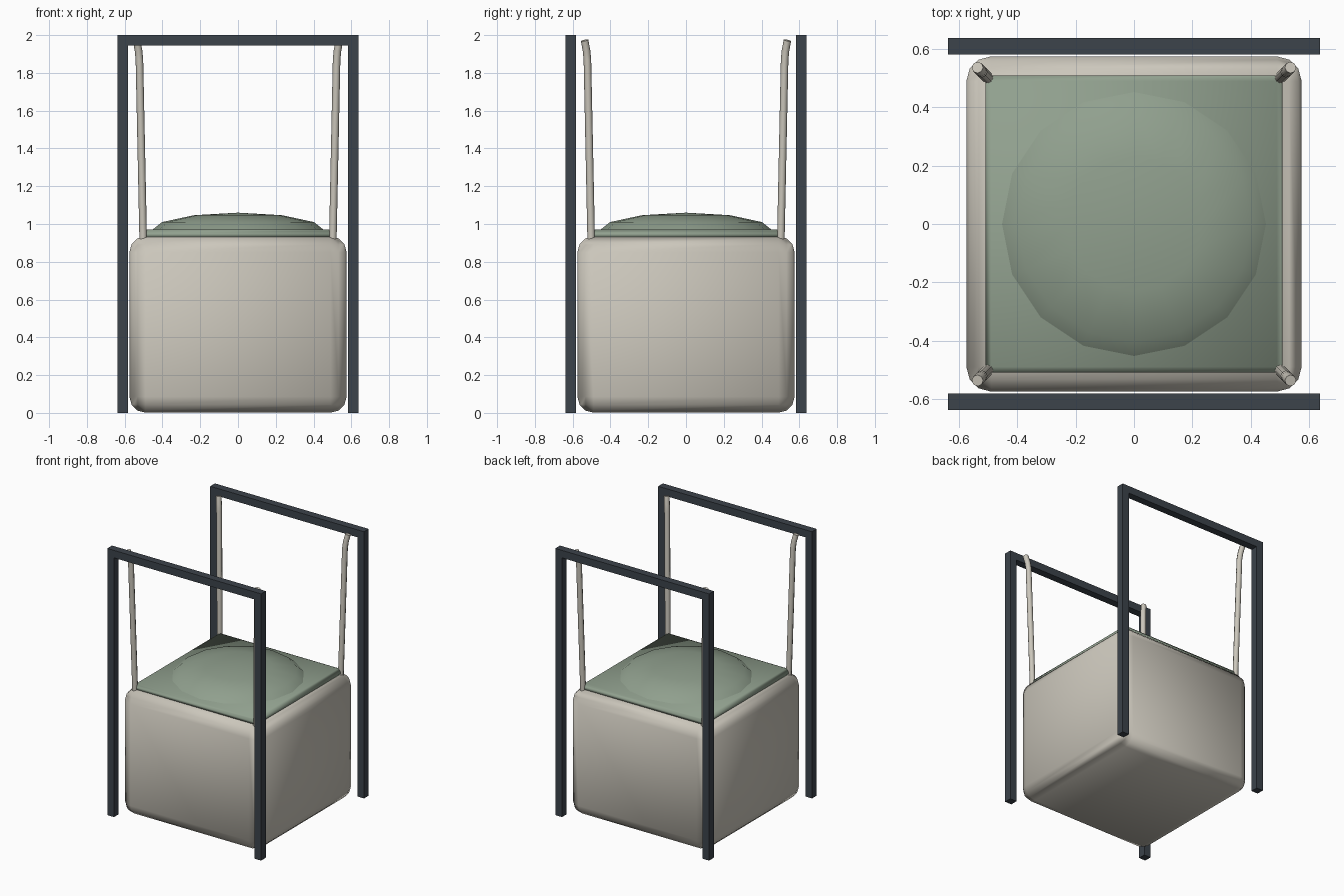
import bpy
import math

if "Cube" in bpy.data.objects:
    bpy.data.objects.remove(bpy.data.objects["Cube"], do_unlink=True)


def material(name, rgb):
    m = bpy.data.materials.new(name)
    m.use_nodes = True
    m.diffuse_color = (*rgb, 1)
    m.node_tree.nodes["Principled BSDF"].inputs["Base Color"].default_value = (*rgb, 1)
    return m


CANVAS = material("cream canvas", (0.60, 0.57, 0.50))
GREEN = material("sage green", (0.28, 0.35, 0.27))
STEEL = material("dark steel", (0.045, 0.056, 0.07))


def finish(name, mat, smooth=False):
    ob = bpy.context.object
    ob.name = name
    ob.data.materials.append(mat)
    if smooth:
        bpy.ops.object.shade_smooth_by_angle(angle=math.radians(50))
    return ob


def box(name, centre, size, mat, bevel=0, segments=3):
    bpy.ops.mesh.primitive_cube_add(size=1, location=centre)
    ob = bpy.context.object
    ob.scale = size
    bpy.ops.object.transform_apply(location=False, rotation=False, scale=True)
    if bevel:
        mod = ob.modifiers.new("rounding", "BEVEL")
        mod.width, mod.segments = bevel, segments
        mod.harden_normals = True
        bpy.ops.object.modifier_apply(modifier=mod.name)
    return finish(name, mat, bevel > 0)


# Soft bag and its lid
box("bag_body", (0, 0, 0.468), (1.15, 1.15, 0.934), CANVAS, 0.085)
box("lid_panel", (0, 0, 0.945), (1.02, 1.02, 0.05), GREEN, 0.02, 2)

# Bulging filling under the lid
bpy.ops.mesh.primitive_uv_sphere_add(segments=16, ring_count=6, radius=1, location=(0, 0, 0.96))
bpy.context.object.scale = (0.465, 0.465, 0.1)
bpy.ops.object.transform_apply(location=False, rotation=False, scale=True)
finish("lid_bulge", GREEN, True)


# Lifting straps, one at each corner
def strap(name, sx, sy):
    path = [(0.502, 0.92), (0.522, 1.87), (0.527, 1.92), (0.537, 1.972)]
    curve = bpy.data.curves.new(name, "CURVE")
    curve.dimensions = "3D"
    curve.bevel_depth = 0.02
    curve.bevel_resolution = 2
    curve.use_fill_caps = True
    line = curve.splines.new("POLY")
    line.points.add(len(path) - 1)
    for point, (r, z) in zip(line.points, path):
        point.co = (sx * r, sy * r, z, 1)
    ob = bpy.data.objects.new(name, curve)
    bpy.context.collection.objects.link(ob)
    bpy.ops.object.select_all(action="DESELECT")
    ob.select_set(True)
    bpy.context.view_layer.objects.active = ob
    bpy.ops.object.convert(target="MESH")
    finish(name, CANVAS, True)


# Two steel hoops with a strap beside each post
BAR = 0.056
for end, sy in (("front", -1), ("back", 1)):
    box(f"{end}_top_bar", (0, sy * 0.61, 2 - BAR / 2), (1.276, BAR, BAR), STEEL)
    for side, sx in (("left", 1), ("right", -1)):
        box(f"{end}_{side}_post", (sx * 0.61, sy * 0.61, 1 - BAR / 2),
            (BAR, BAR, 2 - BAR), STEEL)
        strap(f"{end}_{side}_strap", sx, sy)
